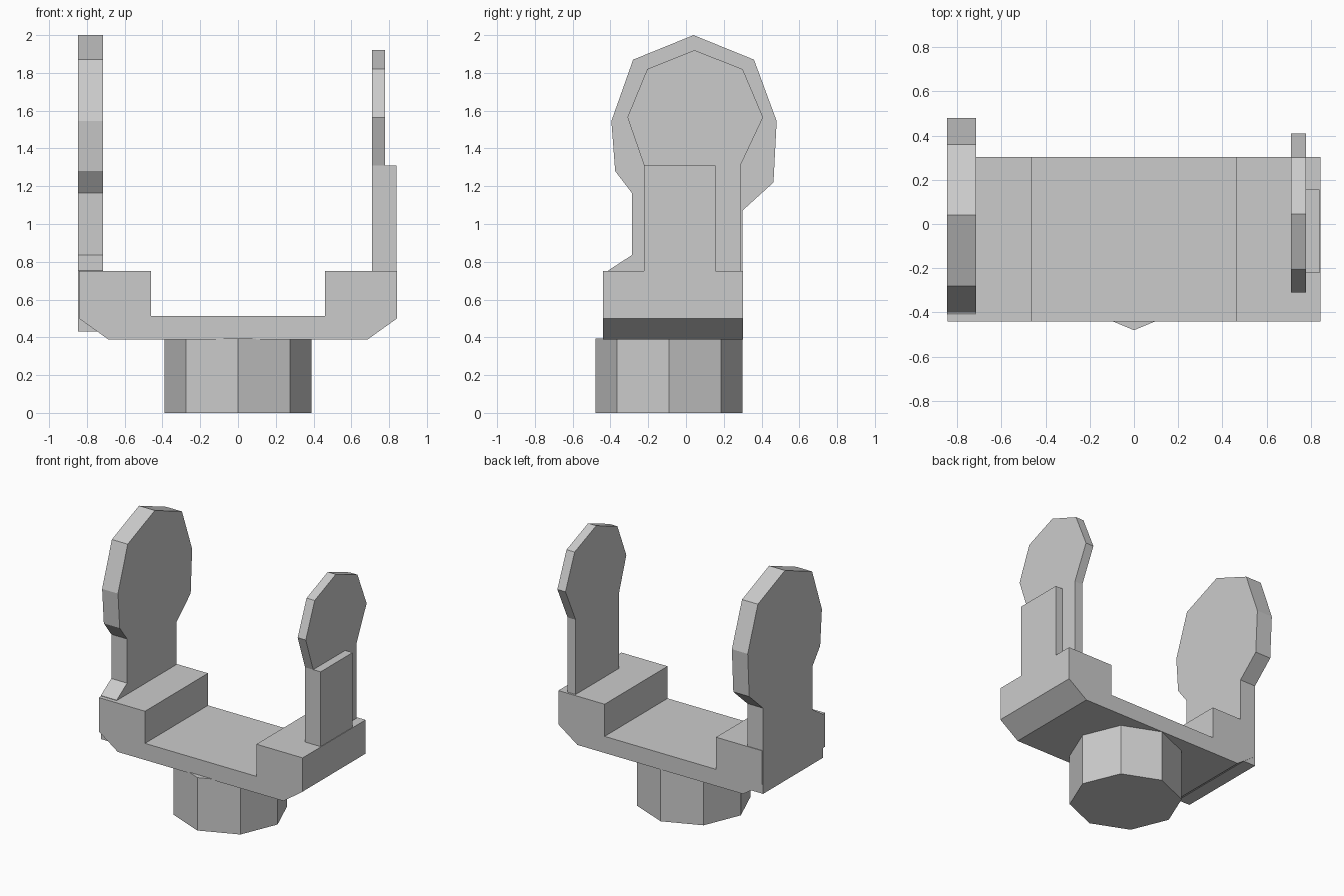
import bpy, bmesh, math

if "Cube" in bpy.data.objects:
    bpy.data.objects.remove(bpy.data.objects["Cube"])


def extrude_profile(name, points, axis, start, end):
    """Extrude a closed 2D outline along x (points = y, z) y (points = x, z) or z (points = x, y)."""
    place = {
        "x": lambda a, b, d: (d, a, b),
        "y": lambda a, b, d: (a, d, b),
        "z": lambda a, b, d: (a, b, d),
    }[axis]
    bm = bmesh.new()
    rings = [[bm.verts.new(place(a, b, d)) for a, b in points] for d in (start, end)]
    bm.faces.new(rings[0])
    bm.faces.new(rings[1])
    n = len(points)
    for i in range(n):
        j = (i + 1) % n
        bm.faces.new((rings[0][i], rings[0][j], rings[1][j], rings[1][i]))
    bmesh.ops.recalc_face_normals(bm, faces=bm.faces)
    mesh = bpy.data.meshes.new(name)
    bm.to_mesh(mesh)
    bm.free()
    obj = bpy.data.objects.new(name, mesh)
    bpy.context.collection.objects.link(obj)
    return obj


# Cradle: flat bar with raised end blocks and chamfered lower corners
half = [(0.46, 0.512), (0.46, 0.752), (0.842, 0.752), (0.842, 0.5), (0.685, 0.388)]
cradle = half + [(-x, z) for x, z in reversed(half)]
extrude_profile("cradle", cradle, "y", -0.44, 0.303)

# Octagonal pivot under the cradle
octagon = [(0.39 * math.cos(i * math.pi / 4), -0.09 + 0.39 * math.sin(i * math.pi / 4))
           for i in range(8)]
extrude_profile("pivot_base", octagon, "z", 0.0, 0.395)

# Large paddle on the left, reaching down the outside of the end block
large = [(0.04, 2.0), (0.36, 1.87), (0.48, 1.545), (0.463, 1.22), (0.298, 1.07),
         (0.298, 0.43), (-0.41, 0.43), (-0.41, 0.755), (-0.287, 0.835),
         (-0.287, 1.165), (-0.375, 1.28), (-0.395, 1.545), (-0.28, 1.87)]
extrude_profile("large_paddle", large, "x", -0.846, -0.715)

# Small paddle on the right
small = [(0.045, 1.92), (0.30, 1.82), (0.408, 1.565), (0.288, 1.31), (0.288, 0.74),
         (-0.222, 0.74), (-0.222, 1.31), (-0.31, 1.565), (-0.205, 1.82)]
extrude_profile("small_paddle", small, "x", 0.71, 0.777)

# Stiffening pad on the outside of the small paddle
pad = [(-0.222, 0.74), (0.155, 0.74), (0.155, 1.31), (-0.222, 1.31)]
extrude_profile("paddle_pad", pad, "x", 0.777, 0.838)
